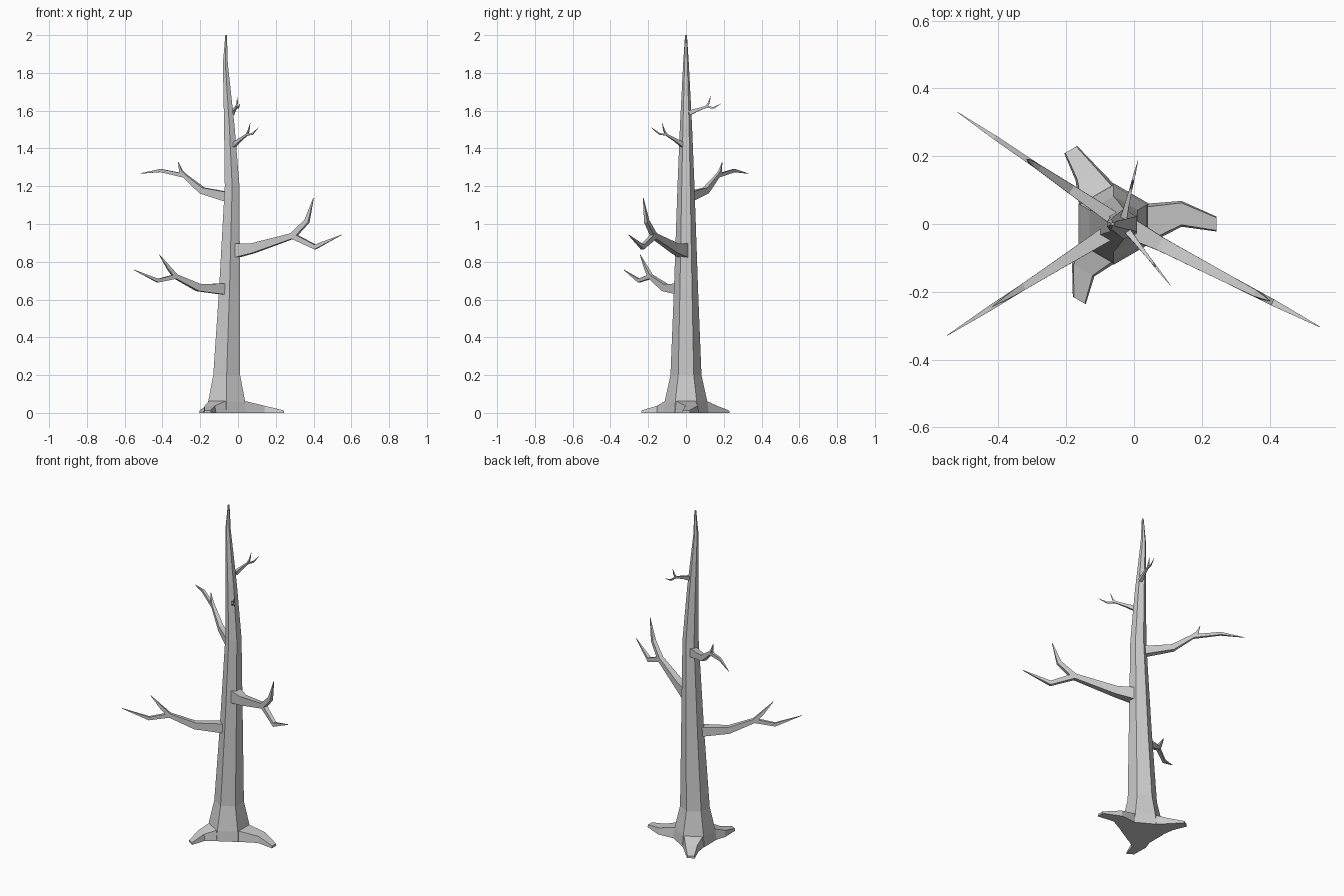
import bpy, bmesh
from math import radians
from mathutils import Vector, Matrix

if "Cube" in bpy.data.objects:
    bpy.data.objects.remove(bpy.data.objects["Cube"])


def loft(name, rings):
    """Skin a list of equal-length point rings, with both ends capped."""
    bm = bmesh.new()
    loops = [[bm.verts.new(p) for p in ring] for ring in rings]
    for a, b in zip(loops, loops[1:]):
        for i in range(len(a)):
            bm.faces.new((a[i - 1], a[i], b[i], b[i - 1]))
    bm.faces.new(loops[0])
    bm.faces.new(loops[-1])
    bmesh.ops.recalc_face_normals(bm, faces=bm.faces)
    mesh = bpy.data.meshes.new(name)
    bm.to_mesh(mesh)
    bm.free()
    bpy.context.collection.objects.link(bpy.data.objects.new(name, mesh))


def turn(angle, x):
    """Rotation about the vertical line at x."""
    return Matrix.Translation((x, 0, 0)) @ Matrix.Rotation(radians(angle), 4, 'Z')


def limb(name, angle, path, widths):
    """Square-section limb lying in the vertical plane at this angle."""
    place = turn(angle, -0.035)
    pts = [Vector((d, 0, z)) for d, z in path]
    side = Vector((0, 1, 0))
    rings = []
    for i, (p, w) in enumerate(zip(pts, widths)):
        before = (p - pts[max(i - 1, 0)]).normalized()
        after = (pts[min(i + 1, len(pts) - 1)] - p).normalized()
        u = (before + after).cross(side).normalized() * w / 2
        s = side * w * 0.4
        rings.append([place @ q for q in (p + s + u, p - s + u, p - s - u, p + s - u)])
    loft(name, rings)


def branch(name, angle, thick, main, fork):
    """Tapering branch with a side twig that leaves at its third point."""
    taper = [thick * k for k in (1, 0.68, 0.42, 0.33, 0.04)]
    limb(name, angle, main, taper)
    limb(name + "_fork", angle, [main[2]] + fork, taper[2:])


# six-sided trunk: centre x, height, radius
trunk = [(-0.06, 0, 0.12), (-0.06, 0.06, 0.113), (-0.06, 0.2, 0.082),
         (-0.045, 0.65, 0.064), (-0.031, 1.2, 0.045), (-0.046, 1.52, 0.032),
         (-0.067, 1.85, 0.015), (-0.063, 2, 0.005)]
loft("trunk", [[turn(60 * k + 30, x) @ Vector((r, 0, z)) for k in range(6)]
               for x, z, r in trunk])

# three flat roots: length, sideways shift of the bend, of the tip
for k, (length, bend, tip) in enumerate([(0.303, 0.03, 0), (0.253, -0.005, 0),
                                         (0.246, -0.01, 0.025)]):
    place = turn(120 * k, -0.06)
    rings = []
    for d, y, half, h in ((0.1, 0, 0.06, 0.062), (length * 0.66, bend, 0.038, 0.038),
                          (length, tip, 0.022, 0.013)):
        rings.append([place @ Vector(q) for q in (
            (d, y - half, 0), (d, y + half, 0),
            (d, y + half * 0.85, h), (d, y - half * 0.85, h))])
    loft(f"root_{k + 1}", rings)

# big branches: (distance from trunk axis, height) along each path
branch("branch_right", -27.5, 0.075,
       [(0.028, 0.86), (0.13, 0.872), (0.366, 0.937), (0.5, 0.878), (0.656, 0.942)],
       [(0.451, 1.015), (0.49, 1.137)])
branch("branch_left", 212.5, 0.058,
       [(0.047, 0.655), (0.208, 0.664), (0.35, 0.722), (0.463, 0.7), (0.611, 0.757)],
       [(0.391, 0.765), (0.453, 0.838)])
branch("branch_upper", 145.8, 0.05,
       [(0.03, 1.145), (0.187, 1.177), (0.3, 1.256), (0.453, 1.283), (0.586, 1.267)],
       [(0.323, 1.28), (0.34, 1.327)])

# small twigs: one shape, stretched and tilted
for name, angle, length, z0, lift in (("twig_front", -51.8, 0.231, 1.415, 0.045),
                                      ("twig_back", 76, 0.193, 1.588, 0)):
    shape = [(length * d, z0 + z + lift * d) for d, z in (
        (0.1, 0), (0.3, 0.015), (0.57, 0.032), (0.78, 0.027), (1, 0.05),
        (0.64, 0.052), (0.7, 0.089))]
    branch(name, angle, 0.025, shape[:5], shape[5:])
